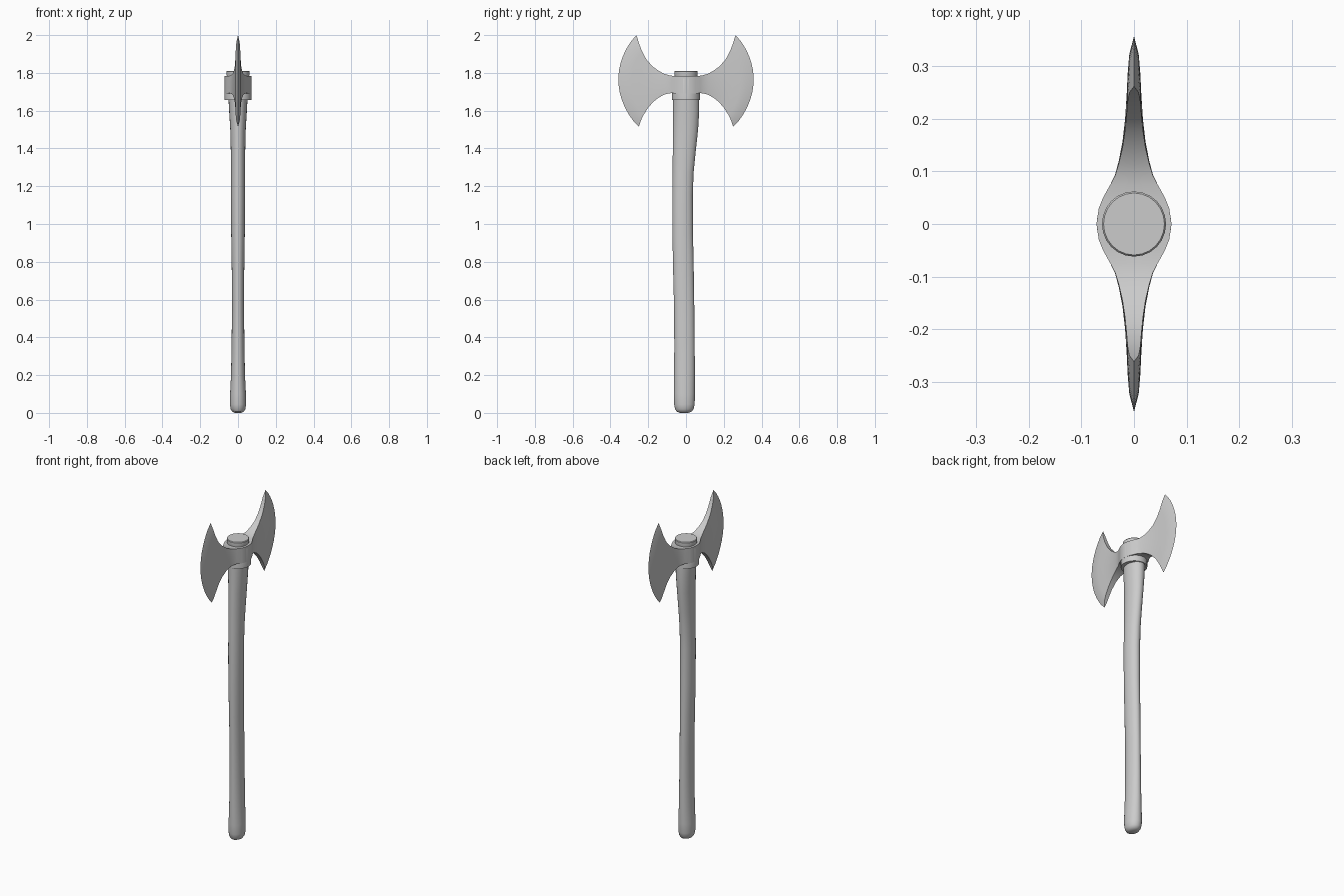
import bpy, bmesh, math


def finish(bm, name):
    bmesh.ops.remove_doubles(bm, verts=bm.verts[:], dist=0.0003)
    bmesh.ops.recalc_face_normals(bm, faces=bm.faces[:])
    mesh = bpy.data.meshes.new(name)
    bm.to_mesh(mesh)
    bm.free()
    ob = bpy.data.objects.new(name, mesh)
    bpy.context.collection.objects.link(ob)
    bpy.ops.object.select_all(action='DESELECT')
    bpy.context.view_layer.objects.active = ob
    ob.select_set(True)
    bpy.ops.object.shade_smooth_by_angle(angle=math.radians(32))
    return ob


def loft(name, sections, sides=24):
    """Stack ellipses given as (z, half width x, y min, y max)."""
    bm = bmesh.new()
    rings = []
    for z, rx, y0, y1 in sections:
        rings.append([bm.verts.new((rx * math.cos(a), (y0 + y1) / 2 + (y1 - y0) / 2 * math.sin(a), z))
                      for a in (2 * math.pi * i / sides for i in range(sides))])
    for a, b in zip(rings, rings[1:]):
        for i in range(sides):
            j = (i + 1) % sides
            bm.faces.new((a[i], a[j], b[j], b[i]))
    bm.faces.new(rings[0])
    bm.faces.new(rings[-1])
    return finish(bm, name)


# Handle with a gentle S curve, rounded butt and flared shoulder
loft("handle", [
    (0.0, 0.018, -0.032, 0.012), (0.007, 0.031, -0.049, 0.030), (0.02, 0.039, -0.058, 0.040),
    (0.045, 0.043, -0.063, 0.046), (0.10, 0.042, -0.064, 0.047), (0.20, 0.037, -0.063, 0.047),
    (0.35, 0.034, -0.062, 0.046), (0.55, 0.032, -0.063, 0.044), (0.75, 0.033, -0.068, 0.041),
    (0.95, 0.036, -0.072, 0.037), (1.15, 0.037, -0.072, 0.036), (1.27, 0.037, -0.071, 0.040),
    (1.38, 0.038, -0.070, 0.051), (1.50, 0.041, -0.069, 0.064), (1.60, 0.047, -0.068, 0.070),
    (1.67, 0.051, -0.068, 0.070)])

# Handle end showing above the head
loft("handle_end", [(1.66, 0.058, -0.06, 0.06), (1.78, 0.058, -0.06, 0.06),
                    (1.79, 0.061, -0.062, 0.062), (1.807, 0.061, -0.062, 0.062),
                    (1.811, 0.058, -0.059, 0.059)])

# Collar ring around the handle
loft("collar", [(1.657, 0.071, -0.074, 0.074), (1.77, 0.071, -0.074, 0.074),
                (1.778, 0.068, -0.071, 0.071)], 32)

# Double blade: stations (y lower, z lower, y upper, z upper, half thickness, bulge share)
stations = [
    (0.0, 1.690, 0.0, 1.783, 0.0715, 0), (0.03, 1.690, 0.03, 1.783, 0.067, 0),
    (0.05, 1.691, 0.05, 1.783, 0.059, 0), (0.075, 1.693, 0.075, 1.785, 0.045, 0),
    (0.092, 1.691, 0.092, 1.788, 0.036, 0.02), (0.115, 1.685, 0.115, 1.795, 0.029, 0.05),
    (0.145, 1.669, 0.145, 1.811, 0.022, 0.11), (0.175, 1.645, 0.178, 1.835, 0.017, 0.22),
    (0.203, 1.612, 0.210, 1.872, 0.014, 0.38), (0.226, 1.575, 0.234, 1.917, 0.012, 0.56),
    (0.240, 1.545, 0.250, 1.960, 0.009, 0.76), (0.250, 1.515, 0.262, 2.0, 0.0, 1.0)]
STEPS = 16
bm = bmesh.new()
for sx in (1, -1):
    for sy in (1, -1):
        rows = []
        for yl, zl, yu, zu, h, share in stations:
            row = []
            for i in range(STEPS + 1):
                t = i / STEPS
                bulge = 0.102 * share * (4 * t * (1 - t)) ** 0.9
                row.append((h * sx, (yl + (yu - yl) * t + bulge) * sy, zl + (zu - zl) * t))
            row = [(0, row[0][1], zl)] + row + [(0, row[-1][1], zu)]
            rows.append([bm.verts.new(p) for p in row])
        for a, b in zip(rows, rows[1:]):
            for i in range(STEPS + 2):
                bm.faces.new((a[i], b[i], b[i + 1], a[i + 1]))
bmesh.ops.dissolve_degenerate(bm, edges=bm.edges[:], dist=0.0001)
finish(bm, "double_blade")
